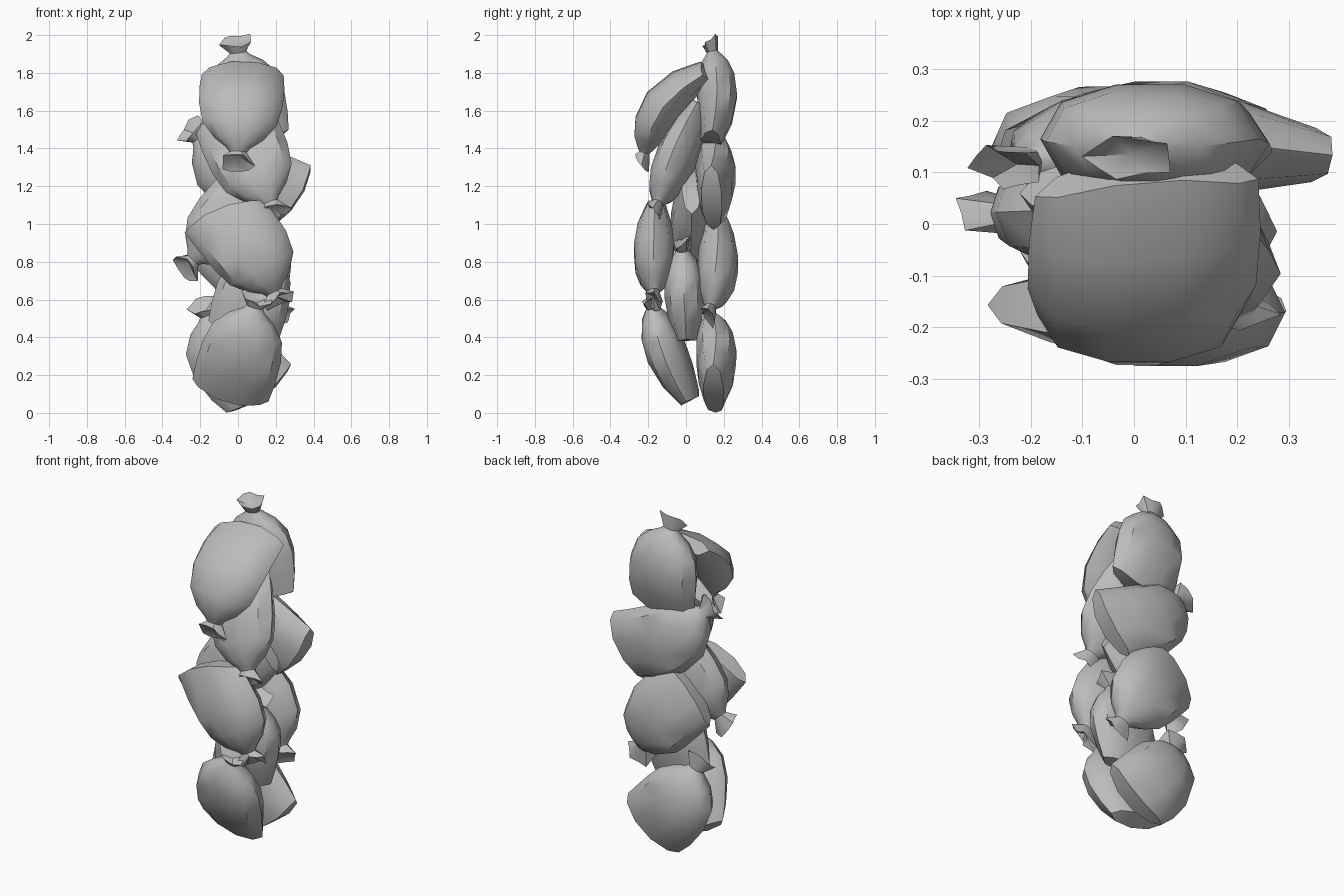
import bpy, bmesh, math, random
from mathutils import Vector

random.seed(4)
cube = bpy.data.objects.get("Cube")
if cube:
    bpy.data.objects.remove(cube, do_unlink=True)

cloth = bpy.data.materials.new("grey cloth")
cloth.use_nodes = True
grey = (0.5, 0.5, 0.5, 1)
cloth.diffuse_color = grey
cloth.node_tree.nodes["Principled BSDF"].inputs["Base Color"].default_value = grey

SIDES = 10
# Sack profile: position from neck to base, half width, half thickness
PROFILE = [(0.0, 0.045, 0.03), (0.04, 0.06, 0.045), (0.13, 0.125, 0.075),
           (0.29, 0.19, 0.1), (0.52, 0.215, 0.11), (0.78, 0.218, 0.094),
           (1.0, 0.21, 0.055)]


def sack(name, neck, base, bulge=0.0, sway=0.0, tilt=0.0, width=1.0):
    """Tied sack from neck to base seam, bent forward by bulge and sideways by sway."""
    neck, base = Vector(neck), Vector(base)
    span = base - neck
    axis = span.normalized()
    back = Vector((0, 1, 0))
    normal = (back - axis * back.dot(axis)).normalized()
    bow = normal.cross(axis) * sway - normal * bulge
    bm = bmesh.new()
    rings = []

    def frame(t):
        """Centre and directions of the bent sack at t."""
        centre = neck + span * t + bow * math.sin(math.pi * t)
        along = (span + bow * (math.pi * math.cos(math.pi * t))).normalized()
        out = (normal - along * normal.dot(along)).normalized()
        return centre, along, out, out.cross(along)

    def ring(t, w, d, ruffle=0.0, arch=0.0, turn=0.0, shift=0.0, lean=0.0):
        centre, along, out, side = frame(t)
        verts = []
        for i in range(SIDES):
            a = 2 * math.pi * i / SIDES
            r = 1 - ruffle * (i % 2)
            c, s = math.cos(a), math.sin(a)
            s_full = math.copysign(abs(s) ** 0.8, s) if abs(s) > 0.01 else 0
            step = shift + arch * s * s + turn * c - lean * s
            step += ruffle * random.uniform(-0.08, 0.08)
            verts.append(bm.verts.new(centre + side * (w * r * c)
                                      + out * (d * r * s_full) + along * step))
        rings.append(verts)

    # Ruffled cloth above the tie
    ring(0, 0.095, 0.048, ruffle=0.2, shift=-0.06, lean=0.03)
    # Body
    for t, w, d in PROFILE:
        ring(t, w * width, d, arch=0.05 * t ** 4, turn=tilt * t * t)
    for lower, upper in zip(rings, rings[1:]):
        for i in range(SIDES):
            j = (i + 1) % SIDES
            bm.faces.new((lower[i], lower[j], upper[j], upper[i]))
    # Base seam closed by strips across its thickness
    end = rings[-1]
    half = SIDES // 2
    bm.faces.new((end[0], end[1], end[-1]))
    for i in range(1, half - 1):
        bm.faces.new((end[i], end[i + 1], end[-i - 1], end[-i]))
    bm.faces.new((end[half - 1], end[half], end[half + 1]))
    # Sunken end of the ruffle
    hollow = bm.verts.new(neck - frame(0)[1] * 0.025)
    for i in range(SIDES):
        bm.faces.new((rings[0][(i + 1) % SIDES], rings[0][i], hollow))
    bmesh.ops.recalc_face_normals(bm, faces=bm.faces)
    mesh = bpy.data.meshes.new(name)
    bm.to_mesh(mesh)
    bm.free()
    mesh.materials.append(cloth)
    obj = bpy.data.objects.new(name, mesh)
    bpy.context.collection.objects.link(obj)
    bpy.ops.object.select_all(action='DESELECT')
    obj.select_set(True)
    bpy.context.view_layer.objects.active = obj
    bpy.ops.object.shade_smooth_by_angle(angle=math.radians(42))


# Front column, top to bottom
sack("front_sack_top", (0, -0.22, 1.38), (0.025, 0.07, 1.79), 0.065, 0, 0.02, 1.03)
sack("front_sack_upper", (0.17, -0.15, 1.11), (-0.03, 0.06, 1.56), 0.01)
sack("front_sack_lower", (0.19, -0.17, 0.64), (-0.08, -0.16, 1.04), 0.005, 0.02, -0.07)
sack("front_sack_bottom", (0.09, -0.18, 0.56), (-0.04, 0.0, 0.12), 0.02)
# Middle sacks
sack("middle_sack_upper", (-0.24, 0.02, 0.81), (0.1, 0.03, 1.18), width=0.9)
sack("middle_sack_lower", (0.14, -0.02, 0.86), (0.03, 0.0, 0.44), width=0.92)
# Back column, top to bottom
sack("back_sack_top", (0, 0.14, 1.91), (0.06, 0.14, 1.47), -0.025)
sack("back_sack_upper", (-0.21, 0.12, 1.46), (0.27, 0.14, 1.14), -0.025, 0.045, -0.05, 0.95)
sack("back_sack_lower", (0.19, 0.13, 0.56), (-0.12, 0.15, 0.96), -0.03, 0.03)
sack("back_sack_bottom", (-0.16, 0.13, 0.52), (0.11, 0.15, 0.13), -0.02, 0.035, -0.04)
